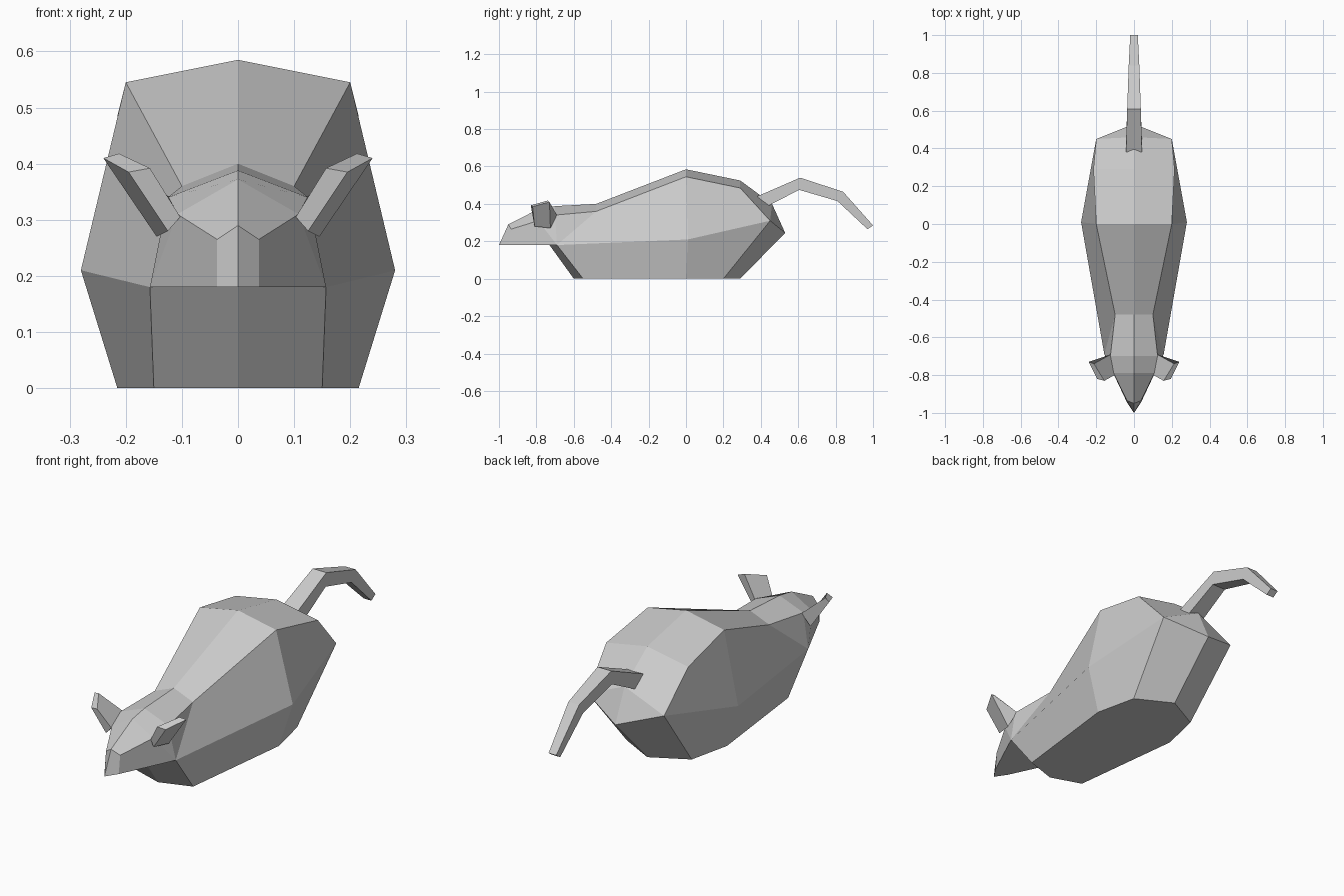
import bpy, bmesh

if "Cube" in bpy.data.objects:
    bpy.data.objects.remove(bpy.data.objects["Cube"])

grey = bpy.data.materials.new("grey fur")
grey.diffuse_color = (0.6, 0.6, 0.6, 1)
grey.use_nodes = True
grey.node_tree.nodes["Principled BSDF"].inputs["Base Color"].default_value = grey.diffuse_color


def make(name, verts, faces, mirror=True):
    """Flat-shaded part, optionally mirrored across x."""
    bm = bmesh.new()
    vs = [bm.verts.new(v) for v in verts]
    for f in faces:
        bm.faces.new([vs[i] for i in f])
    if mirror:
        geo = bm.verts[:] + bm.edges[:] + bm.faces[:]
        bmesh.ops.mirror(bm, geom=geo, axis='X', merge_dist=-1)
        bmesh.ops.remove_doubles(bm, verts=bm.verts[:], dist=0.001)
    bmesh.ops.recalc_face_normals(bm, faces=bm.faces[:])
    me = bpy.data.meshes.new(name)
    bm.to_mesh(me)
    bm.free()
    ob = bpy.data.objects.new(name, me)
    bpy.context.collection.objects.link(ob)
    me.materials.append(grey)
    return ob


# body and head, one half
half = [
    (0, -1.0, .18), (.037, -.945, .18), (.037, -.935, .265), (0, -.95, .29),   # 0-3 nose
    (.108, -.79, .31), (0, -.79, .372),                                       # 4-5 brow
    (.125, -.70, .34), (0, -.70, .388), (.157, -.69, .18), (0, -.73, .18),    # 6-9 cheek, chin
    (.10, -.48, .36), (0, -.48, .40),                                         # 10-11 neck
    (.20, 0, .545), (0, 0, .585), (.28, .01, .21),                            # 12-14 hump, flank
    (.215, .29, .485), (0, .29, .525), (.20, .45, .31),                       # 15-17 rump
    (0, .46, .40), (0, .53, .245),                                            # 18-19 back
    (0, -.60, 0), (.15, -.55, 0), (.215, 0, 0), (.17, .20, 0), (0, .29, 0),   # 20-24 base
]
faces = [
    (0, 1, 2, 3), (3, 2, 4, 5), (5, 4, 6, 7), (7, 6, 10, 11),
    (1, 8, 4, 2), (4, 8, 6), (6, 8, 10), (0, 9, 8, 1),
    (11, 10, 12, 13), (13, 12, 15, 16), (10, 8, 14, 12),
    (12, 14, 17, 15), (16, 15, 17, 18), (18, 17, 19),
    (9, 20, 21, 8), (8, 21, 22, 14), (14, 22, 23, 17), (17, 23, 24, 19),
    (20, 24, 23, 22, 21),
]
make("body", half, faces)

# ears: thin slabs flaring outward
box = [(0, 1, 2, 3), (4, 5, 6, 7), (0, 1, 5, 4), (1, 2, 6, 5), (2, 3, 7, 6), (3, 0, 4, 7)]
ear = [(.103, -.80, .305), (.122, -.69, .34), (.145, -.725, .27), (.125, -.81, .28),
       (.157, -.83, .392), (.212, -.74, .418), (.24, -.73, .41), (.195, -.82, .385)]
make("ears", ear, box)

# tail: tapered square tube, each ring = half width, upper (y, z), lower (y, z)
rings = [(.042, .38, .44, .44, .39), (.036, .61, .54, .605, .475),
         (.028, .84, .465, .81, .415), (.02, 1.0, .285, .97, .265)]
verts, quads = [], []
for w, yu, zu, yl, zl in rings:
    verts += [(-w, yu, zu), (w, yu, zu), (w, yl, zl), (-w, yl, zl)]
for r in range(len(rings) - 1):
    for k in range(4):
        a, b = r * 4 + k, r * 4 + (k + 1) % 4
        quads.append((a, b, b + 4, a + 4))
n = len(verts)
quads += [(0, 1, 2, 3), (n - 4, n - 3, n - 2, n - 1)]
make("tail", verts, quads, mirror=False)
